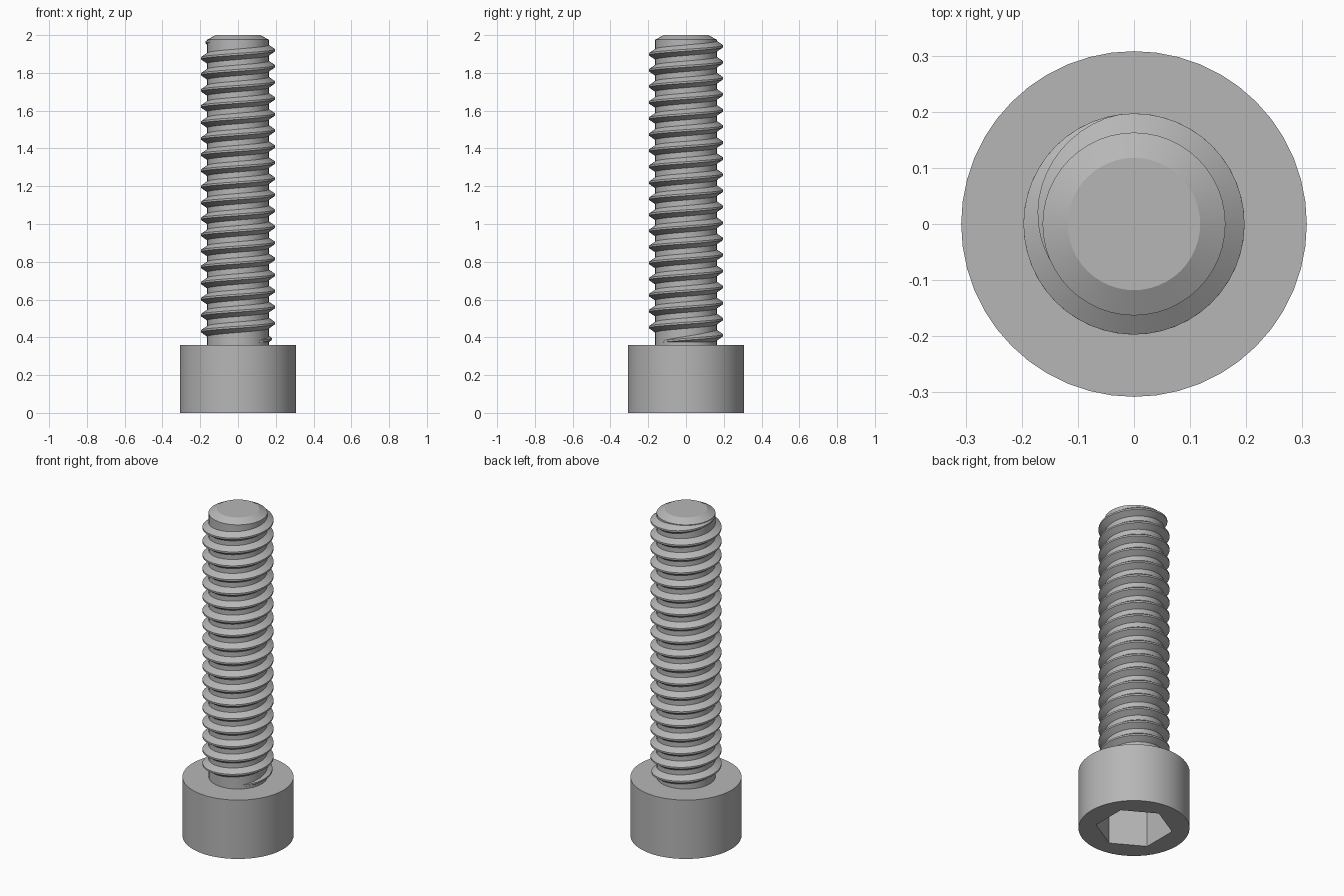
import bpy, bmesh
from math import cos, sin, pi, radians

if "Cube" in bpy.data.objects:
    bpy.data.objects.remove(bpy.data.objects["Cube"])

SIDES = 48
ROOT, CREST = 0.163, 0.197        # thread radii
HEAD_R, HEAD_TOP = 0.308, 0.36
PITCH = 0.085
HEX_APOTHEM, HEX_DEPTH = 0.185, 0.25

steel = bpy.data.materials.new("grey steel")
steel.use_nodes = True
grey = (0.47, 0.47, 0.47, 1)
steel.diffuse_color = grey
steel.node_tree.nodes["Principled BSDF"].inputs["Base Color"].default_value = grey


def finish(name, bm):
    bmesh.ops.recalc_face_normals(bm, faces=bm.faces)
    mesh = bpy.data.meshes.new(name)
    bm.to_mesh(mesh)
    bm.free()
    mesh.materials.append(steel)
    obj = bpy.data.objects.new(name, mesh)
    bpy.context.collection.objects.link(obj)
    bpy.ops.object.select_all(action="DESELECT")
    obj.select_set(True)
    bpy.context.view_layer.objects.active = obj
    bpy.ops.object.shade_smooth_by_angle(angle=radians(25))
    return obj


def round_ring(radius):
    return lambda a: radius


def hex_ring(a):
    # distance to a hexagon side, corners on the y axis
    return HEX_APOTHEM / cos((a + pi / 6) % (pi / 3) - pi / 6)


def skin(bm, rings, closed):
    for lower, upper in zip(rings, rings[1:]):
        n = len(lower)
        for i in range(n if closed else n - 1):
            j = (i + 1) % n
            bm.faces.new((lower[i], lower[j], upper[j], upper[i]))


def lathe(name, profile):
    bm = bmesh.new()
    rings = []
    for radius, z in profile:
        angles = [2 * pi * i / SIDES for i in range(SIDES)]
        rings.append([bm.verts.new((radius(a) * cos(a), radius(a) * sin(a), z)) for a in angles])
    skin(bm, rings, True)
    bm.faces.new(rings[0])
    bm.faces.new(rings[-1])
    return finish(name, bm)


# Cylindrical head with a hexagonal socket in its underside
lathe("socket_head", [(hex_ring, HEX_DEPTH), (hex_ring, 0),
                      (round_ring(HEAD_R), 0), (round_ring(HEAD_R), HEAD_TOP)])

# Plain core with a chamfered tip
lathe("shaft_core", [(round_ring(ROOT), HEAD_TOP - 0.01), (round_ring(ROOT), 1.976),
                     (round_ring(0.118), 2.0)])

# Right-handed helical ridge that runs out at both ends
bm = bmesh.new()
start, end, fade = -18.15 * 2 * pi, radians(210), radians(110)
steps = int((end - start) / (2 * pi) * SIDES)
sections = []
for s in range(steps + 1):
    a = start + (end - start) * s / steps
    grow = min(1, (a - start) / fade, (end - a) / fade)
    z = 1.92 + PITCH * a / (2 * pi)
    tip = ROOT - 0.002 + (CREST - ROOT + 0.002) * grow
    half_base, half_crest = 0.005 + 0.025 * grow, 0.005
    section = [(ROOT - 0.003, -half_base), (tip, -half_crest),
               (tip, half_crest), (ROOT - 0.003, half_base)]
    sections.append([bm.verts.new((r * cos(a), r * sin(a), z + dz)) for r, dz in section])
skin(bm, sections, False)
finish("thread", bm)
